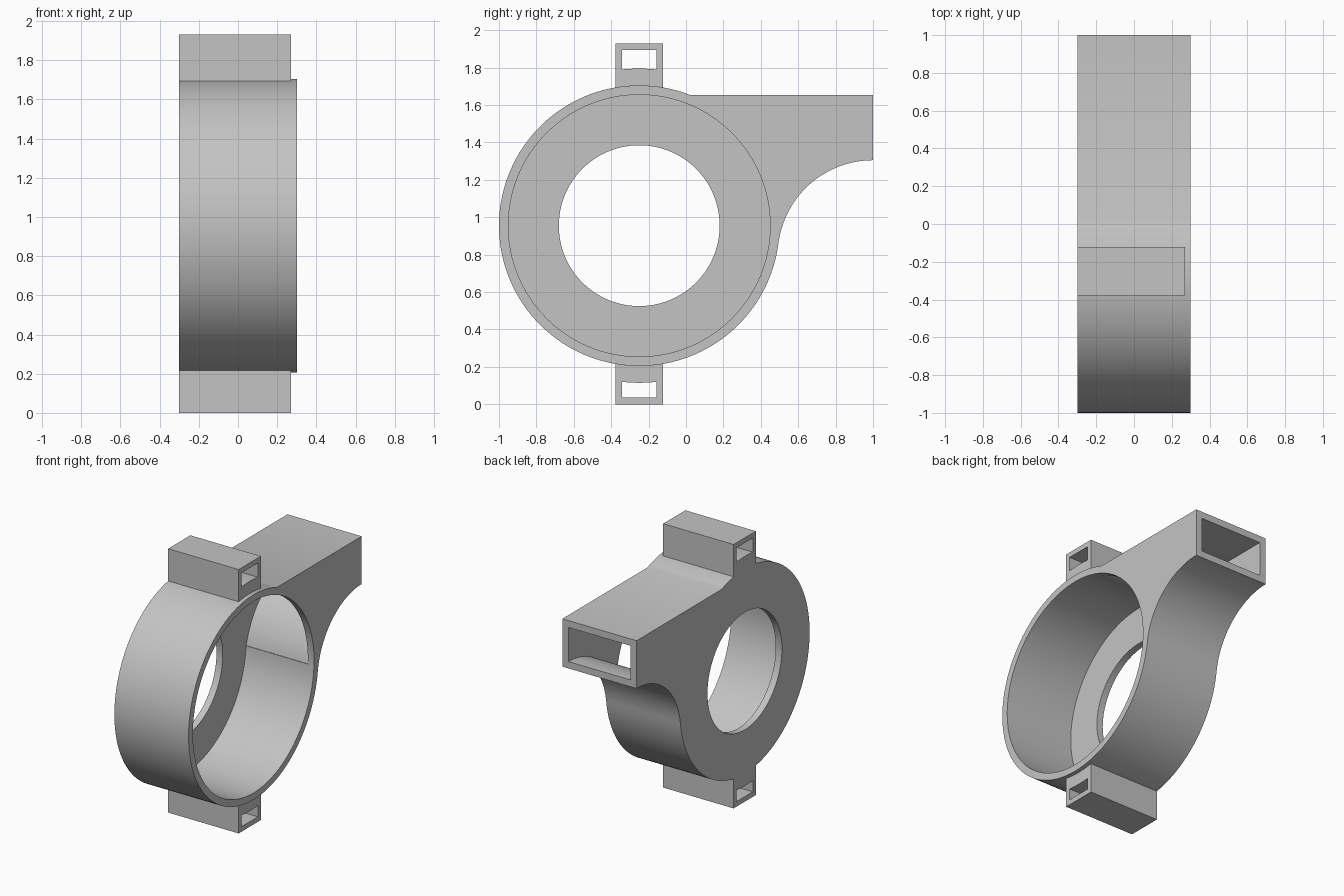
import bpy
import bmesh
from math import sin, cos, pi, radians, atan2, sqrt

cube = bpy.data.objects.get("Cube")
if cube:
    bpy.data.objects.remove(cube, do_unlink=True)

CY, CZ = -0.25, 0.955          # ring axis
R_OUT, R_BORE, R_HOLE = 0.75, 0.70, 0.43
HALF, WALL = 0.30, 0.05
DUCT_TOP, SCOOP_Z, SCOOP_R = 1.655, 0.795, 0.51

grey = bpy.data.materials.new("plain grey")
grey.use_nodes = True
colour = (0.55, 0.55, 0.55, 1)
grey.diffuse_color = colour
grey.node_tree.nodes["Principled BSDF"].inputs["Base Color"].default_value = colour


def arc(cy, cz, r, start, end, n):
    """Points (y, z) along an arc, angles in radians."""
    return [(cy + r * cos(start + (end - start) * i / n),
             cz + r * sin(start + (end - start) * i / n)) for i in range(n + 1)]


def prism(name, profile, x0, x1):
    """Extrude a (y, z) profile along x."""
    bm = bmesh.new()
    face = bm.faces.new([bm.verts.new((x0, y, z)) for y, z in profile])
    new = bmesh.ops.extrude_face_region(bm, geom=[face])["geom"]
    bmesh.ops.translate(bm, vec=(x1 - x0, 0, 0),
                        verts=[v for v in new if isinstance(v, bmesh.types.BMVert)])
    bmesh.ops.recalc_face_normals(bm, faces=bm.faces)
    mesh = bpy.data.meshes.new(name)
    bm.to_mesh(mesh)
    bm.free()
    mesh.materials.append(grey)
    obj = bpy.data.objects.new(name, mesh)
    bpy.context.collection.objects.link(obj)
    return obj


def cut(obj, cutters):
    """Subtract the cutters, apply, and discard them."""
    bpy.ops.object.select_all(action='DESELECT')
    bpy.context.view_layer.objects.active = obj
    obj.select_set(True)
    for c in cutters:
        c.hide_render = True
        mod = obj.modifiers.new("cut", 'BOOLEAN')
        mod.operation, mod.solver, mod.object = 'DIFFERENCE', 'EXACT', c
        bpy.ops.object.modifier_apply(modifier=mod.name)
        bpy.data.objects.remove(c, do_unlink=True)
    bpy.ops.object.shade_smooth_by_angle(angle=radians(25))


# Housing outline: round ring running tangentially into the outlet duct
rise = DUCT_TOP - CZ
top_angle = atan2(rise, sqrt(R_OUT ** 2 - rise ** 2))
touch = atan2(SCOOP_Z - CZ, 1 - CY)
outline = arc(CY, CZ, R_OUT, top_angle, 2 * pi + touch, 110)
outline += arc(1, SCOOP_Z, SCOOP_R, pi + touch, pi / 2, 32)[1:]
outline.append((1, DUCT_TOP))
housing = prism("housing", outline, -HALF, HALF)

# Bore open on one side, round hole in the back plate, hollow duct
bore = prism("bore_cutter", arc(CY, CZ, R_BORE, 0, 2 * pi, 128)[:-1], -HALF + WALL, 0.5)
hole = prism("hole_cutter", arc(CY, CZ, R_HOLE, 0, 2 * pi, 96)[:-1], -0.5, 0)
inner = [(1.1, DUCT_TOP - WALL), (0, DUCT_TOP - WALL), (0.4, 0.92)]
inner += arc(1, SCOOP_Z, SCOOP_R + WALL, pi - 0.22, pi / 2, 32)
inner.append((1.1, SCOOP_Z + SCOOP_R + WALL))
duct = prism("duct_cutter", inner, -HALF + WALL, HALF - WALL)
cut(housing, [bore, hole, duct])


def bracket_profile(side, half_width, r, end_z):
    """Block with one side curved around the ring axis."""
    a = atan2(half_width, sqrt(r * r - half_width * half_width))
    pts = arc(CY, CZ, r, side * (pi / 2 - a), side * (pi / 2 + a), 10)
    return pts + [(CY - half_width, end_z), (CY + half_width, end_z)]


# Slotted brackets above and below the ring
for name, side, end in (("top_bracket", 1, 1.93), ("bottom_bracket", -1, 0)):
    block = prism(name, bracket_profile(side, 0.128, R_OUT, end), -HALF, 0.27)
    slot = prism("slot_cutter", bracket_profile(side, 0.093, 0.84, end - side * 0.037),
                 -0.5, 0.5)
    cut(block, [slot])
